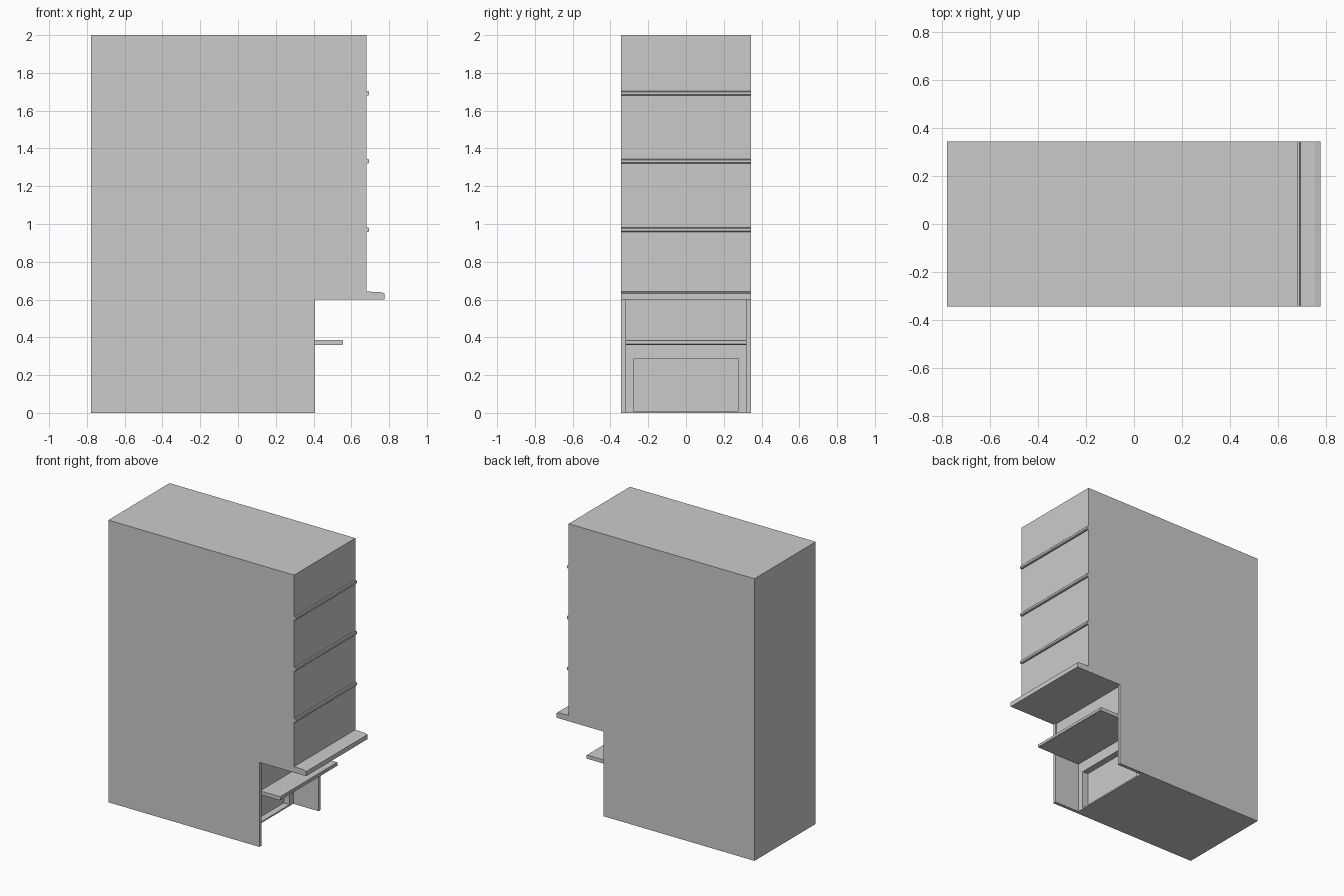
import bpy, bmesh

if "Cube" in bpy.data.objects:
    bpy.data.objects.remove(bpy.data.objects["Cube"])

HALF_Y = 0.343   # half width of the building
WALL_Y = 0.32    # inner face of the side walls


def extrude_profile(name, points, half_y):
    """Prism from an x-z outline, extruded symmetrically along y."""
    bm = bmesh.new()
    face = bm.faces.new([bm.verts.new((x, -half_y, z)) for x, z in points])
    new = bmesh.ops.extrude_face_region(bm, geom=[face])["geom"]
    bmesh.ops.translate(bm, vec=(0, 2 * half_y, 0),
                        verts=[v for v in new if isinstance(v, bmesh.types.BMVert)])
    bmesh.ops.recalc_face_normals(bm, faces=bm.faces)
    mesh = bpy.data.meshes.new(name)
    bm.to_mesh(mesh)
    bm.free()
    obj = bpy.data.objects.new(name, mesh)
    bpy.context.collection.objects.link(obj)
    return obj


def rect(x0, x1, z0, z1):
    return [(x0, z0), (x1, z0), (x1, z1), (x0, z1)]


def rounded_nose(x0, x1, z0, z1, c):
    """Rectangle with chamfered outer corners."""
    return [(x0, z0), (x1 - c, z0), (x1, z0 + c), (x1, z1 - c), (x1 - c, z1), (x0, z1)]


def cut(target, name, points, half_y):
    cutter = extrude_profile(name, points, half_y)
    cutter.hide_render = True
    mod = target.modifiers.new(name, 'BOOLEAN')
    mod.operation = 'DIFFERENCE'
    mod.solver = 'EXACT'
    mod.object = cutter
    bpy.context.view_layer.objects.active = target
    bpy.ops.object.modifier_apply(modifier=name)
    bpy.data.objects.remove(cutter)


# Main block with overhanging upper floors and projecting slab lip
building = extrude_profile("building_body", [
    (-0.777, 0), (0.408, 0), (0.408, 0.6), (0.775, 0.6), (0.775, 0.633),
    (0.75, 0.64), (0.68, 0.642), (0.68, 2.0), (-0.777, 2.0)], HALF_Y)

# Shopfront: deep entrance recess, shallow fascia recess, window opening
cut(building, "entrance_recess", rect(0.21, 0.6, -0.1, 0.372), WALL_Y)
cut(building, "fascia_recess", rect(0.398, 0.6, 0.37, 0.6), WALL_Y)
cut(building, "window_opening", rect(0.165, 0.3, 0.01, 0.285), 0.278)

# Canopy shelf over the entrance
extrude_profile("canopy", rounded_nose(0.21, 0.557, 0.36, 0.386, 0.004), WALL_Y)

# Floor bands on the facade
for i, z in enumerate((0.97, 1.333, 1.693)):
    extrude_profile(f"floor_band_{i + 1}",
                    rounded_nose(0.678, 0.694, z - 0.012, z + 0.012, 0.005), HALF_Y)
